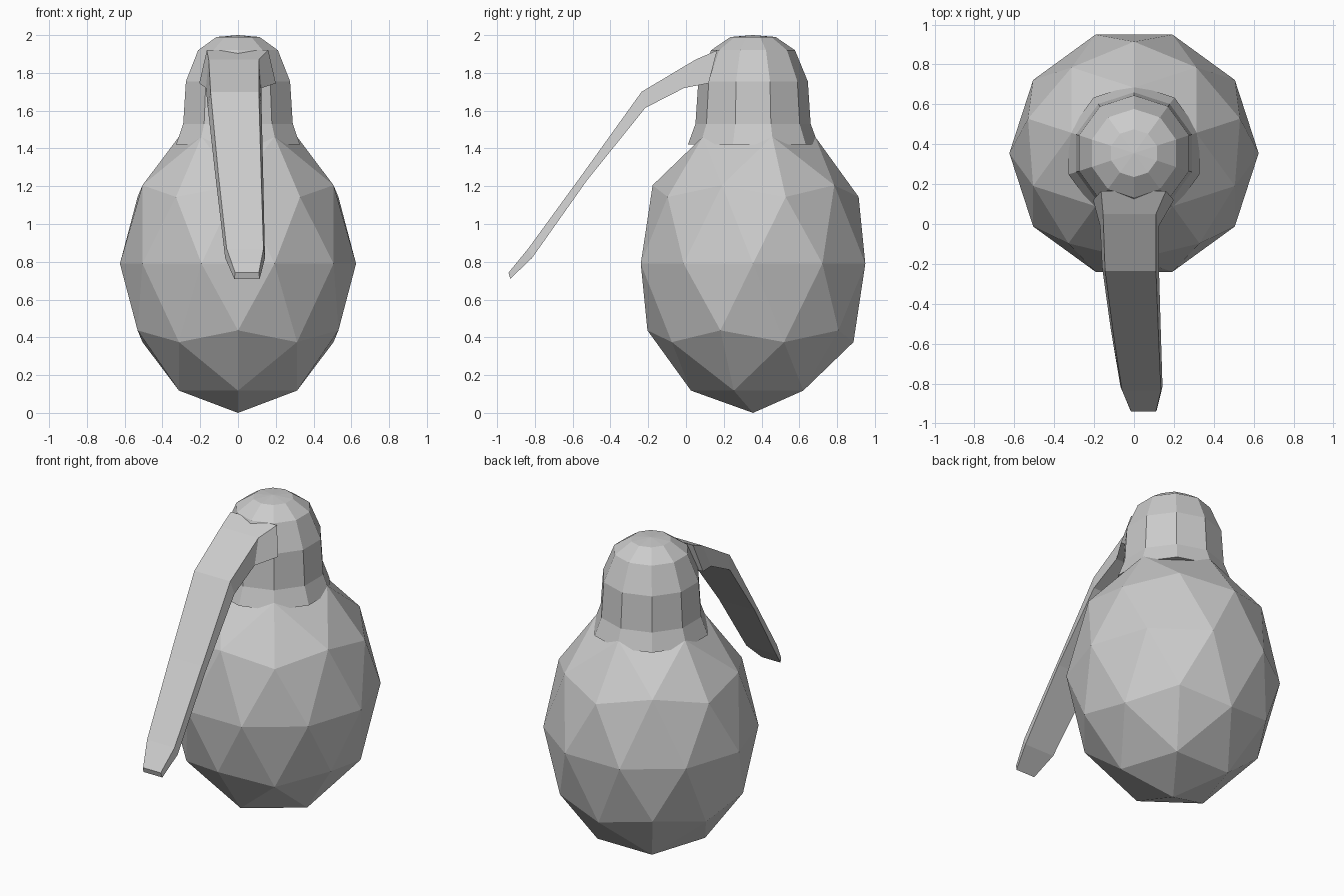
import bpy, bmesh, math

if "Cube" in bpy.data.objects:
    bpy.data.objects.remove(bpy.data.objects["Cube"])

CY = 0.355  # y of the body axis


def add_object(name, verts, faces):
    mesh = bpy.data.meshes.new(name)
    mesh.from_pydata(verts, [], faces)
    bm = bmesh.new()
    bm.from_mesh(mesh)
    bmesh.ops.recalc_face_normals(bm, faces=bm.faces)
    bm.to_mesh(mesh)
    bm.free()
    obj = bpy.data.objects.new(name, mesh)
    bpy.context.collection.objects.link(obj)
    return obj


def loft(name, rings):
    """Closed skin through rings that share one point count."""
    n = len(rings[0])
    verts = [p for ring in rings for p in ring]
    faces = [(r * n + i, r * n + (i + 1) % n, (r + 1) * n + (i + 1) % n, (r + 1) * n + i)
             for r in range(len(rings) - 1) for i in range(n)]
    faces += [tuple(range(n)), tuple(range(len(verts) - n, len(verts)))]
    return add_object(name, verts, faces)


# Faceted egg-shaped body
bpy.ops.mesh.primitive_ico_sphere_add(subdivisions=2, radius=1, location=(0, CY, 0.79))
body = bpy.context.object
body.name = "body"
body.rotation_euler.z = math.pi / 2
body.scale = (0.625, 0.625, 0.79)
bpy.ops.object.transform_apply(location=True, rotation=True, scale=True)

# Ten-sided neck and domed cap
profile = [(0.345, 1.42), (0.305, 1.53), (0.29, 1.755), (0.222, 1.92), (0.12, 1.99), (0.002, 2.0)]
angles = [math.radians(90 + 36 * k) for k in range(10)]
loft("neck_cap", [[(r * math.cos(a), CY + r * math.sin(a), z) for a in angles] for r, z in profile])

# Bent lever: outer (y, z), inner (y, z), left x, right x, flare of the side walls
stations = [
    (0.165, 1.92, 0.12, 1.745, -0.165, 0.16, 0.04),
    (0.05, 1.87, -0.01, 1.72, -0.155, 0.11, 0.015),
    (-0.235, 1.70, -0.215, 1.615, -0.145, 0.11, 0.015),
    (-0.54, 1.275, -0.525, 1.23, -0.105, 0.122, 0.012),
    (-0.835, 0.87, -0.815, 0.82, -0.06, 0.135, 0.008),
    (-0.94, 0.742, -0.93, 0.71, -0.015, 0.11, 0.005),
]
rings = []
for yo, zo, yi, zi, xl, xr, flare in stations:
    rings.append([(xl, yo, zo), (xr, yo, zo), (xr + flare, yi, zi), (xl - flare, yi, zi)])
loft("lever", rings)
